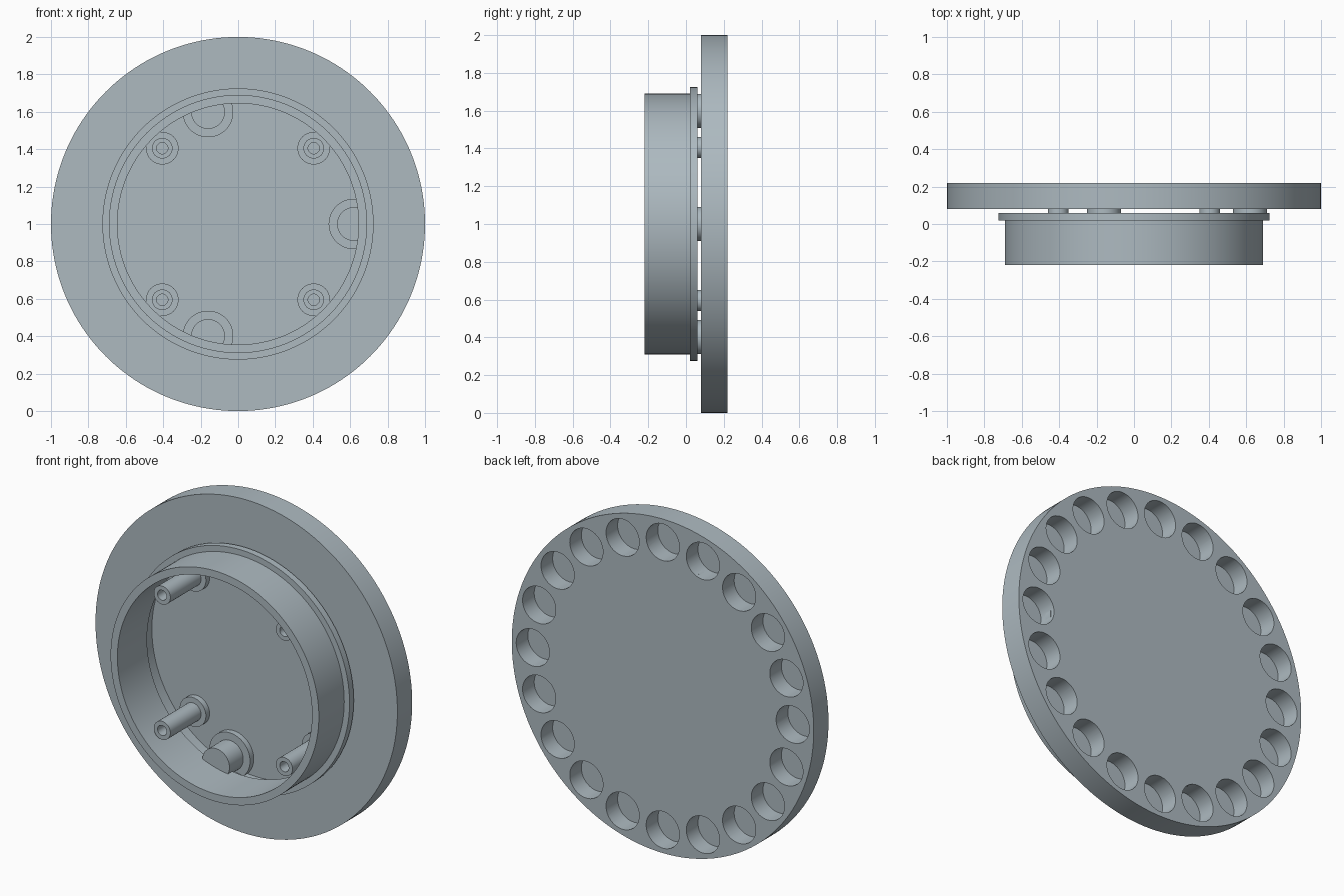
import bpy, bmesh
from math import sin, cos, pi, radians

old = bpy.data.objects.get("Cube")
if old:
    bpy.data.objects.remove(old, do_unlink=True)

grey = bpy.data.materials.new("blue_grey")
grey.use_nodes = True
colour = (0.42, 0.49, 0.53, 1)
grey.diffuse_color = colour
grey.node_tree.nodes["Principled BSDF"].inputs["Base Color"].default_value = colour

MID = 1.0  # height of the shared axis


def add_lathe(bm, profile, x=0, z=MID, sides=64, closed=False):
    """Turn (radius, y) points about an axis along y."""
    rings = []
    for r, y in profile:
        if r == 0:
            rings.append([bm.verts.new((x, y, z))] * sides)
        else:
            rings.append([bm.verts.new((x + r * cos(2 * pi * i / sides), y,
                                        z + r * sin(2 * pi * i / sides)))
                          for i in range(sides)])
    pairs = list(zip(rings, rings[1:]))
    if closed:
        pairs.append((rings[-1], rings[0]))
    for a, b in pairs:
        for i in range(sides):
            j = (i + 1) % sides
            corners = list(dict.fromkeys([a[i], a[j], b[j], b[i]]))
            bm.faces.new(corners)


def finish(name, bm):
    bmesh.ops.recalc_face_normals(bm, faces=bm.faces)
    mesh = bpy.data.meshes.new(name)
    bm.to_mesh(mesh)
    bm.free()
    mesh.materials.append(grey)
    obj = bpy.data.objects.new(name, mesh)
    bpy.context.collection.objects.link(obj)
    return obj


def smooth(obj):
    bpy.ops.object.select_all(action="DESELECT")
    obj.select_set(True)
    bpy.context.view_layer.objects.active = obj
    bpy.ops.object.shade_smooth_by_angle(angle=radians(30))


def lathe(name, profile, **kw):
    bm = bmesh.new()
    add_lathe(bm, profile, **kw)
    obj = finish(name, bm)
    smooth(obj)
    return obj


# Base disc with a round recess in its front
FRONT, BACK, FLOOR, COLLAR = 0.08, 0.22, 0.185, 0.15
bm = bmesh.new()
add_lathe(bm, [(0, FLOOR), (0.7, FLOOR), (0.7, FRONT), (1, FRONT),
               (1, BACK), (0, BACK)], sides=160)
disc = finish("base_disc", bm)

# Blind holes around the back rim
bm = bmesh.new()
for k in range(20):
    a = 2 * pi * k / 20
    add_lathe(bm, [(0, 0.11), (0.11, 0.11), (0.11, 0.3), (0, 0.3)],
              x=0.861 * cos(a), z=MID + 0.861 * sin(a), sides=48)
cutter = finish("hole_cutter", bm)
cutter.hide_render = True
cut = disc.modifiers.new("holes", "BOOLEAN")
cut.object = cutter
cut.operation = "DIFFERENCE"
cut.solver = "EXACT"
bpy.context.view_layer.objects.active = disc
bpy.ops.object.modifier_apply(modifier="holes")
bpy.data.objects.remove(cutter, do_unlink=True)
smooth(disc)

# Front ring with a flange at its back edge
lathe("front_ring", [(0.645, -0.22), (0.69, -0.22), (0.69, 0.02), (0.725, 0.02),
                     (0.725, 0.06), (0.645, 0.06)], sides=160, closed=True)

# Four hollow screw posts, each on a collar
for sx in (-1, 1):
    for sz in (-1, 1):
        side = ("left" if sx > 0 else "right") + ("_upper" if sz > 0 else "_lower")
        lathe("screw_post_" + side,
              [(0, 0.05), (0.03, 0.05), (0.03, -0.14), (0.055, -0.14),
               (0.055, COLLAR), (0.087, COLLAR), (0.087, FLOOR + 0.01), (0, FLOOR + 0.01)],
              x=0.405 * sx, z=MID + 0.405 * sz, sides=48)

# Three pegs that hold the ring clear of the disc
for n, deg in enumerate((0, 105, -105)):
    a = radians(deg)
    lathe("support_peg_%d" % (n + 1),
          [(0, 0.02), (0.09, 0.02), (0.09, COLLAR), (0.135, COLLAR),
           (0.135, FLOOR + 0.01), (0, FLOOR + 0.01)],
          x=0.62 * cos(a), z=MID + 0.62 * sin(a), sides=64)
